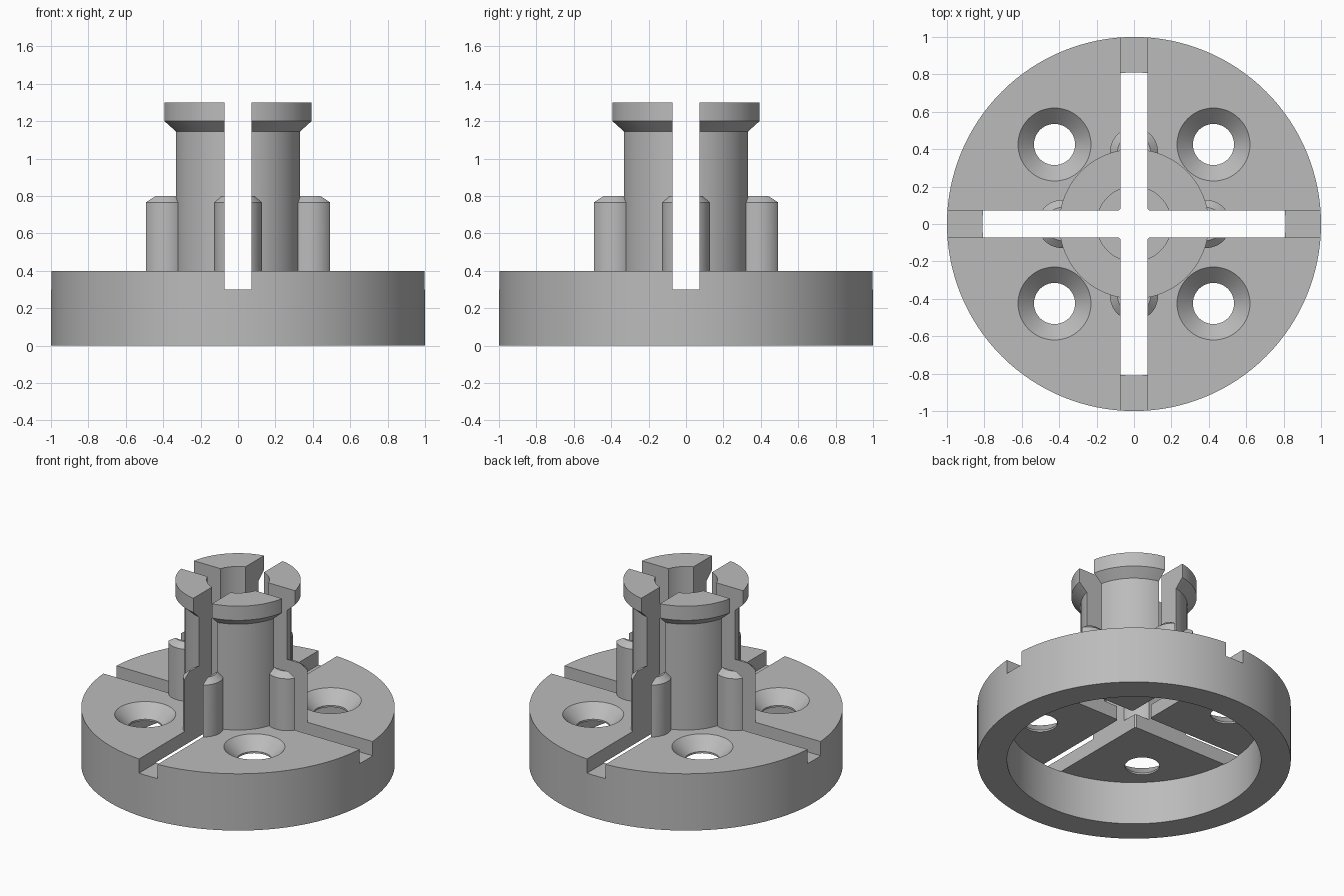
import bpy
import bmesh
from math import cos, sin, tau, radians

cube = bpy.data.objects.get("Cube")
if cube:
    bpy.data.objects.remove(cube, do_unlink=True)

# Single grey material
grey = bpy.data.materials.new("plain_grey")
grey.use_nodes = True
COLOUR = (0.5, 0.5, 0.5, 1)
grey.diffuse_color = COLOUR
grey.node_tree.nodes["Principled BSDF"].inputs["Base Color"].default_value = COLOUR


def add_object(name, bm):
    bmesh.ops.recalc_face_normals(bm, faces=bm.faces)
    mesh = bpy.data.meshes.new(name)
    bm.to_mesh(mesh)
    bm.free()
    mesh.materials.append(grey)
    obj = bpy.data.objects.new(name, mesh)
    bpy.context.collection.objects.link(obj)
    return obj


def lathe(bm, profile, centre=(0, 0), steps=64, ring_shaped=False):
    """Revolve (radius, z) points; cap the ends, or join them for a ring."""
    rings = [[bm.verts.new((centre[0] + r * cos(tau * i / steps),
                            centre[1] + r * sin(tau * i / steps), z))
              for i in range(steps)] for r, z in profile]
    pairs = list(zip(rings, rings[1:]))
    if ring_shaped:
        pairs.append((rings[-1], rings[0]))
    else:
        bm.faces.new(rings[0])
        bm.faces.new(rings[-1])
    for a, b in pairs:
        for i in range(steps):
            j = (i + 1) % steps
            bm.faces.new((a[i], a[j], b[j], b[i]))


def boolean(obj, other, operation):
    mod = obj.modifiers.new(other.name, 'BOOLEAN')
    mod.object, mod.operation, mod.solver = other, operation, 'EXACT'
    other.hide_render = True


# Hollow flanged base with the flared, bored post
bm = bmesh.new()
lathe(bm, [(0.81, 0), (1, 0), (1, 0.4), (0.34, 0.4), (0.34, 1.145), (0.4, 1.2),
           (0.4, 1.3), (0.2, 1.3), (0.2, 0.4), (0.108, 0.4), (0.108, 0.303),
           (0.81, 0.303)], steps=128, ring_shaped=True)
body = add_object("slotted_flange_post", bm)

# Four chamfered pegs around the post
bm = bmesh.new()
for x, y in ((1, 0), (0, 1), (-1, 0), (0, -1)):
    lathe(bm, [(0.128, 0.35), (0.128, 0.765), (0.088, 0.8)],
          (x * 0.387, y * 0.387), 48)
pegs = add_object("support_pegs", bm)

# Four countersunk screw holes
bm = bmesh.new()
for x in (-0.425, 0.425):
    for y in (-0.425, 0.425):
        lathe(bm, [(0.11, 0.2), (0.11, 0.315), (0.195, 0.4), (0.195, 0.5)], (x, y))
holes = add_object("screw_hole_cutter", bm)

# Crossed slots splitting the post and grooving the rim
slots = []
for name, size in (("slot_cutter_x", (2.4, 0.144)), ("slot_cutter_y", (0.144, 2.4))):
    bm = bmesh.new()
    bmesh.ops.create_cube(bm, size=1)
    for v in bm.verts:
        v.co = (v.co.x * size[0], v.co.y * size[1], 0.9 + v.co.z * 1.2)
    slots.append(add_object(name, bm))

boolean(body, pegs, 'UNION')
for cutter in [holes] + slots:
    boolean(body, cutter, 'DIFFERENCE')

# Bake the cuts and drop the helpers
graph = bpy.context.evaluated_depsgraph_get()
baked = bpy.data.meshes.new_from_object(body.evaluated_get(graph))
body.modifiers.clear()
body.data = baked
baked.materials.clear()
baked.materials.append(grey)
for helper in [pegs, holes] + slots:
    bpy.data.objects.remove(helper, do_unlink=True)

# Smooth round walls, sharp edges
bpy.ops.object.select_all(action='DESELECT')
body.select_set(True)
bpy.context.view_layer.objects.active = body
bpy.ops.object.shade_smooth_by_angle(angle=radians(25))
